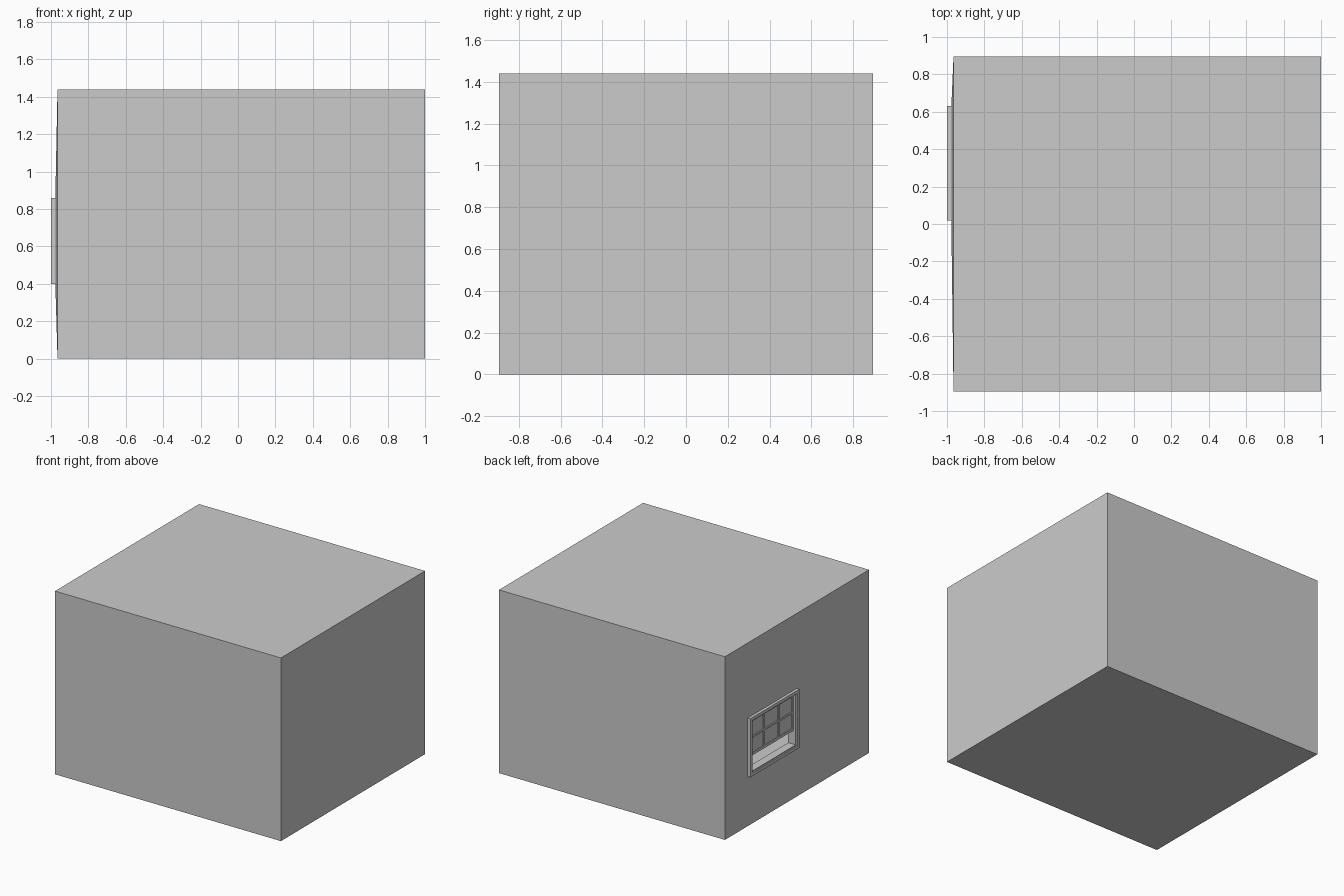
import bpy, bmesh

if "Cube" in bpy.data.objects:
    bpy.data.objects.remove(bpy.data.objects["Cube"])

X0, X1, Y, H = -0.965, 1.0, 0.895, 1.44      # room extents
WY0, WY1, WZ0, WZ1 = 0.02, 0.63, 0.40, 0.86  # window outline


def make(name, bm):
    me = bpy.data.meshes.new(name)
    bm.to_mesh(me)
    bm.free()
    ob = bpy.data.objects.new(name, me)
    bpy.context.collection.objects.link(ob)
    return ob


def box(bm, x0, x1, y0, y1, z0, z1):
    vs = bmesh.ops.create_cube(bm, size=1)["verts"]
    for v in vs:
        v.co = (x1 if v.co.x > 0 else x0, y1 if v.co.y > 0 else y0, z1 if v.co.z > 0 else z0)


def ring(bm, x0, x1, y0, y1, z0, z1, t):
    # rectangular frame with mitred corners, lying in the yz plane
    def loop(x, i):
        return [bm.verts.new((x, y, z)) for y, z in
                ((y0 + i, z0 + i), (y1 - i, z0 + i), (y1 - i, z1 - i), (y0 + i, z1 - i))]
    loops = [loop(x0, 0), loop(x1, 0), loop(x1, t), loop(x0, t)]
    for k in range(4):
        a, b = loops[k], loops[(k + 1) % 4]
        for j in range(4):
            bm.faces.new((a[j], a[(j + 1) % 4], b[(j + 1) % 4], b[j]))
    bmesh.ops.recalc_face_normals(bm, faces=bm.faces)


# room shell: thin walls, the window wall leans out slightly to meet the frame
bm = bmesh.new()
rect = lambda x, y0, y1, z0, z1: [bm.verts.new((x, y, z)) for y, z in
                                  ((y0, z0), (y1, z0), (y1, z1), (y0, z1))]
far = rect(X1, -Y, Y, 0, H)
near = rect(X0, -Y, Y, 0, H)
hole = rect(-0.977, WY0 + 0.01, WY1 - 0.01, WZ0 + 0.01, WZ1 - 0.01)
bm.faces.new(far)
for a, b in ((far, near), (near, hole)):
    for j in range(4):
        k = (j + 1) % 4
        bm.faces.new((a[j], b[j], b[k], a[k]))
bmesh.ops.recalc_face_normals(bm, faces=bm.faces)
make("room_shell", bm)

# window casing and lining through the wall
bm = bmesh.new()
ring(bm, -1.0, -0.977, WY0, WY1, WZ0, WZ1, 0.025)
make("window_casing", bm)
bm = bmesh.new()
ring(bm, -0.99, -0.925, WY0 + 0.012, WY1 - 0.012, WZ0 + 0.012, WZ1 - 0.012, 0.02)
make("window_lining", bm)


# six-pane sashes: upper one in front, the raised lower one behind it
def sash(name, x0, x1, z0, z1):
    y0, y1, rail, bar = WY0 + 0.03, WY1 - 0.03, 0.02, 0.014
    bm = bmesh.new()
    ring(bm, x0, x1, y0, y1, z0, z1, rail)
    for i in (1, 2):
        yc = y0 + (y1 - y0) * i / 3
        box(bm, x0, x1, yc - bar / 2, yc + bar / 2, z0 + rail, z1 - rail)
    zc = (z0 + z1) / 2
    box(bm, x0, x1, y0 + rail, y1 - rail, zc - bar / 2, zc + bar / 2)
    make(name, bm)
    bm = bmesh.new()
    xm = (x0 + x1) / 2
    box(bm, xm - 0.002, xm + 0.002, y0 + rail, y1 - rail, z0 + rail, z1 - rail)
    make(name + "_glass", bm)


sash("upper_sash", -0.972, -0.954, 0.54, 0.83)
sash("lower_sash", -0.952, -0.934, 0.55, 0.83)
